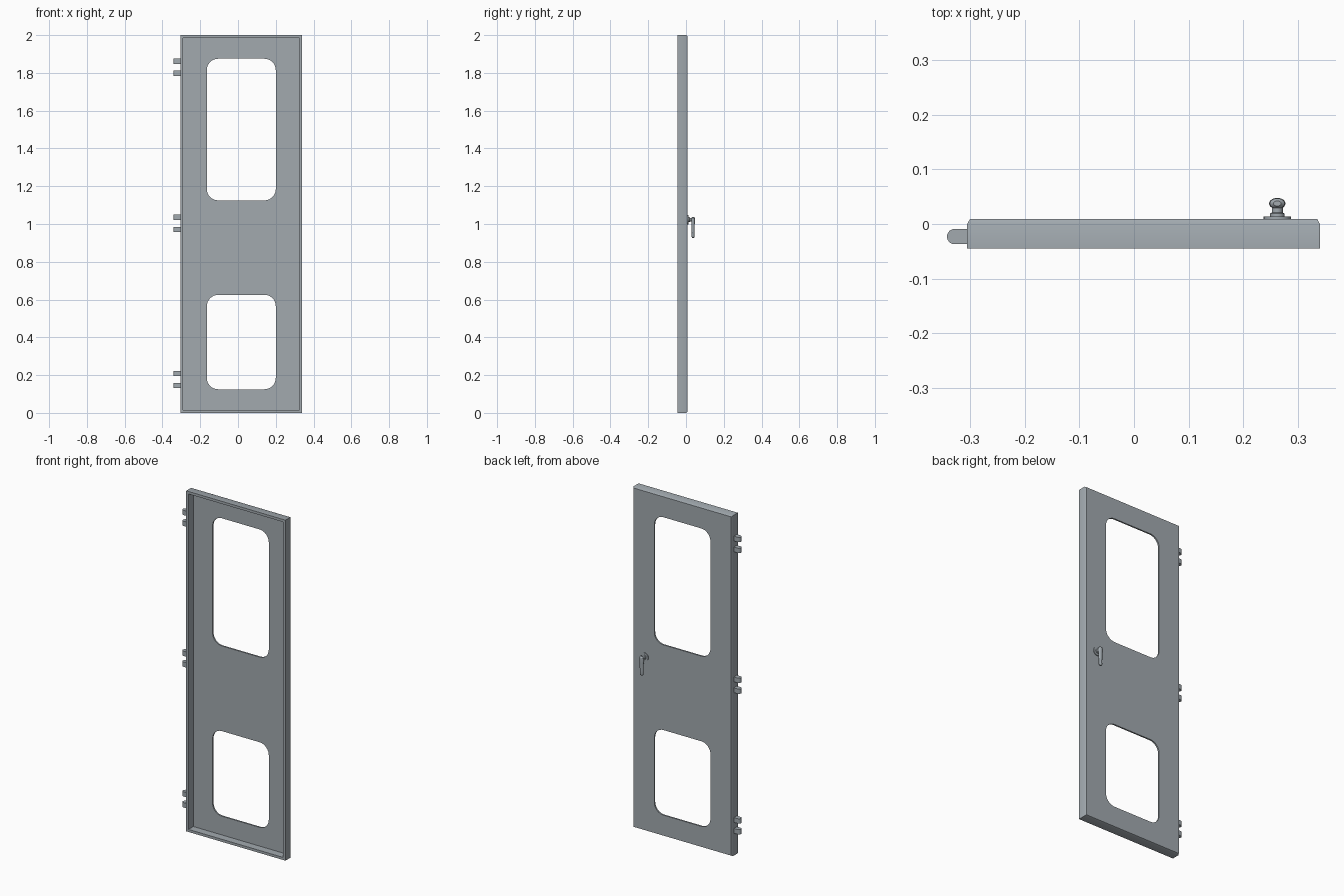
import bpy
import bmesh
from math import sin, cos, pi
from mathutils import Vector, Matrix

old = bpy.data.objects.get("Cube")
if old:
    bpy.data.objects.remove(old)

steel = bpy.data.materials.new("grey_steel")
steel.use_nodes = True
grey = (0.36, 0.40, 0.43, 1)
steel.diffuse_color = grey
steel.node_tree.nodes["Principled BSDF"].inputs["Base Color"].default_value = grey

LEFT, RIGHT, HEIGHT = -0.305, 0.34, 2.0
FRONT, INNER, BACK = -0.045, 0.0, 0.009


def finish(name, bm, smooth=False):
    bmesh.ops.recalc_face_normals(bm, faces=bm.faces[:])
    mesh = bpy.data.meshes.new(name)
    bm.to_mesh(mesh)
    bm.free()
    mesh.materials.append(steel)
    ob = bpy.data.objects.new(name, mesh)
    bpy.context.collection.objects.link(ob)
    if smooth:
        bpy.ops.object.select_all(action='DESELECT')
        ob.select_set(True)
        bpy.context.view_layer.objects.active = ob
        bpy.ops.object.shade_smooth_by_angle()
    return ob


def add_loop(bm, points):
    return [bm.verts.new(p) for p in points]


def bridge(bm, a, b):
    for i in range(len(a)):
        j = (i + 1) % len(a)
        bm.faces.new((a[i], a[j], b[j], b[i]))


def rectangle(y, inset):
    x0, x1, z0, z1 = LEFT + inset, RIGHT - inset, inset, HEIGHT - inset
    return [(x0, y, z0), (x1, y, z0), (x1, y, z1), (x0, y, z1)]


def rounded_window(y, z0, z1, x0=-0.165, x1=0.2, r=0.06, steps=8):
    corners = [(x1 - r, z1 - r), (x0 + r, z1 - r), (x0 + r, z0 + r), (x1 - r, z0 + r)]
    points = []
    for c, (x, z) in enumerate(corners):
        for s in range(steps + 1):
            a = (c + s / steps) * pi / 2
            points.append((x + r * cos(a), y, z + r * sin(a)))
    return points


# Door leaf: shallow tray open to the front, with two window openings
bm = bmesh.new()
loops = [add_loop(bm, rectangle(y, inset)) for y, inset in
         ((INNER, 0.015), (FRONT, 0.015), (FRONT, 0), (INNER, 0), (BACK, 0.005))]
for a, b in zip(loops, loops[1:]):
    bridge(bm, a, b)
skins = [[loops[0]], [loops[-1]]]
for z0, z1 in ((0.125, 0.625), (1.125, 1.875)):
    pair = [add_loop(bm, rounded_window(y, z0, z1)) for y in (INNER, BACK)]
    bridge(bm, *pair)
    for skin, loop in zip(skins, pair):
        skin.append(loop)
for skin in skins:
    edges = [bm.edges.get((l[i - 1], l[i])) for l in skin for i in range(len(l))]
    bmesh.ops.triangle_fill(bm, edges=edges, use_beauty=True, use_dissolve=False)
finish("door_leaf", bm, smooth=True)


# Hinge knuckles: flat lugs with a rounded outer end
def hinge_lug(name, z, half=0.014, y=-0.023, tip=-0.342):
    outline = [(LEFT + 0.004, y + half), (LEFT + 0.004, y - half)]
    for s in range(13):
        a = -pi / 2 - pi * s / 12
        outline.append((tip + half + half * cos(a), y + half * sin(a)))
    bm = bmesh.new()
    low, high = [add_loop(bm, [(px, py, z + dz) for px, py in outline])
                 for dz in (-half, half)]
    bridge(bm, low, high)
    bm.faces.new(low)
    bm.faces.new(high)
    finish(name, bm, smooth=True)


for place, z in (("bottom", 0.177), ("middle", 1.003), ("top", 1.83)):
    hinge_lug(place + "_hinge_lower_lug", z - 0.032)
    hinge_lug(place + "_hinge_upper_lug", z + 0.032)


# Turned parts: (radius, distance) rings along an axis, capped at both ends
def turned(name, profile, origin, axis, flatten=1.0, sides=24):
    turn = Vector((0, 0, 1)).rotation_difference(Vector(axis)).to_matrix()
    bm = bmesh.new()
    rings = []
    for r, d in profile:
        ring = [Vector((r * cos(2 * pi * i / sides), r * flatten * sin(2 * pi * i / sides), d))
                for i in range(sides)]
        rings.append(add_loop(bm, [Vector(origin) + turn @ p for p in ring]))
    for a, b in zip(rings, rings[1:]):
        bridge(bm, a, b)
    bm.faces.new(rings[0])
    bm.faces.new(rings[-1])
    finish(name, bm, smooth=True)


# Handle: round rose, spindle and a hanging tapered lever
HX, HZ = 0.262, 1.023
turned("handle_rose", [(0.025, 0), (0.025, 0.005), (0.013, 0.005), (0.013, 0.01),
                       (0.01, 0.012), (0.01, 0.03)], (HX, BACK, HZ), (0, 1, 0))
turned("handle_lever", [(0.005, 0), (0.009, 0.003), (0.011, 0.009), (0.0105, 0.03),
                        (0.0125, 0.07), (0.015, 0.095), (0.0135, 0.107), (0.007, 0.113)],
       (HX, 0.0375, 0.925), (0, 0, 1), flatten=0.68)
